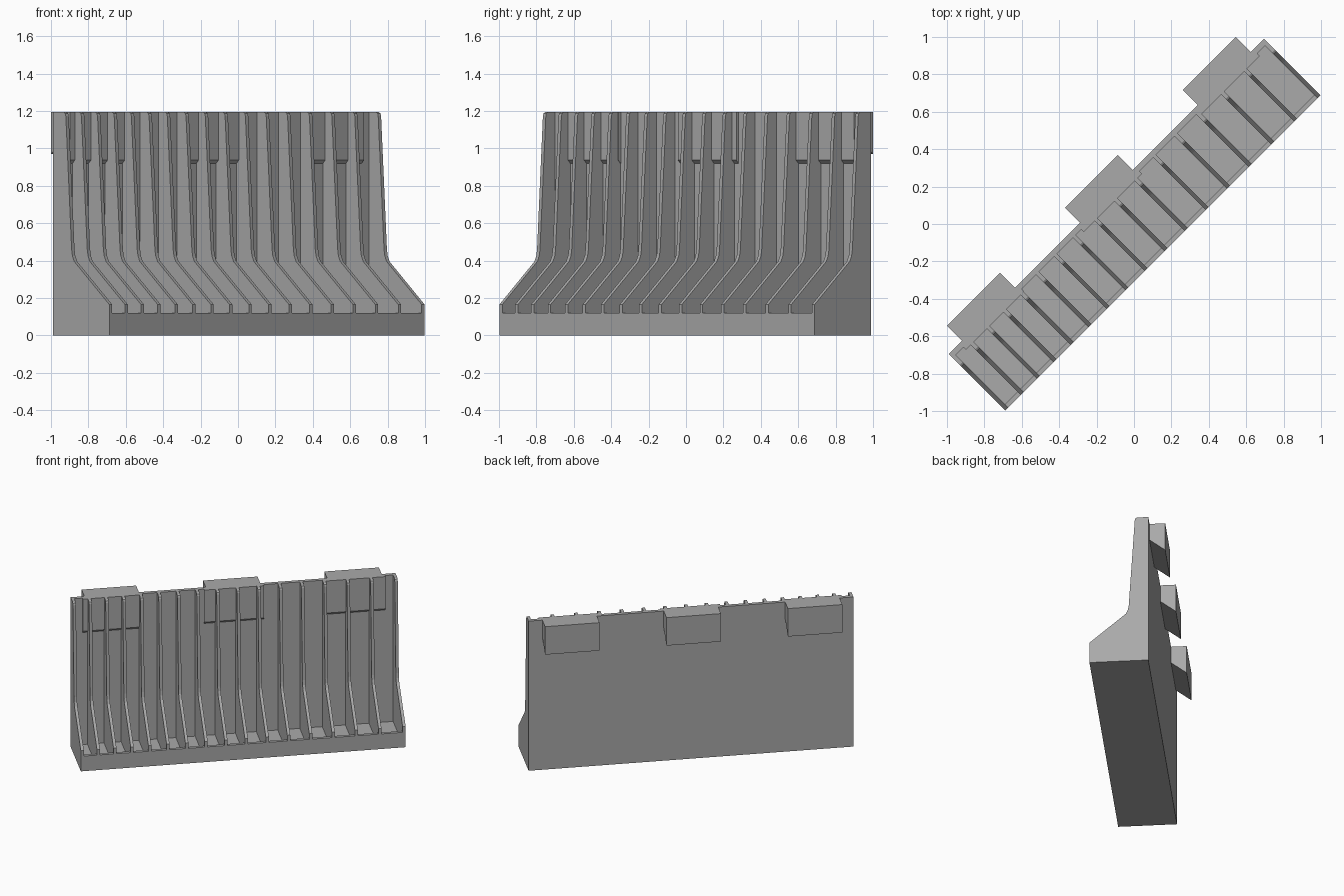
import bpy, bmesh, math
from mathutils import Matrix

if "Cube" in bpy.data.objects:
    bpy.data.objects.remove(bpy.data.objects["Cube"])

# One plain grey
grey = bpy.data.materials.new("plain_grey")
grey.diffuse_color = (0.40, 0.40, 0.40, 1)
grey.use_nodes = True
grey.node_tree.nodes["Principled BSDF"].inputs["Base Color"].default_value = grey.diffuse_color

TURN = Matrix.Rotation(math.radians(45), 4, 'Z')   # rack stands diagonally
HALF = 1.192                                       # half length of the rack
FRONT, BACK, WALL = -0.219, 0.208, 0.178           # local depths (y)
TOP, THICK = 1.193, 0.022


def extrude(name, profile, x0, x1):
    """Extrude a (y, z) side profile along the rack's length."""
    bm = bmesh.new()
    a = [bm.verts.new((x0, y, z)) for y, z in profile]
    b = [bm.verts.new((x1, y, z)) for y, z in profile]
    n = len(profile)
    bm.faces.new(a)
    bm.faces.new(b[::-1])
    for i in range(n):
        j = (i + 1) % n
        bm.faces.new((a[j], a[i], b[i], b[j]))
    bmesh.ops.recalc_face_normals(bm, faces=bm.faces)
    me = bpy.data.meshes.new(name)
    bm.to_mesh(me)
    bm.free()
    me.materials.append(grey)
    ob = bpy.data.objects.new(name, me)
    ob.matrix_world = TURN
    bpy.context.collection.objects.link(ob)
    return ob


# Back wall, floor and front lip in one L-shaped tray profile
extrude("tray", [(FRONT, 0), (BACK, 0), (BACK, TOP), (WALL, TOP), (WALL, 0.025),
                 (FRONT + 0.025, 0.025), (FRONT + 0.025, 0.12), (FRONT, 0.12)],
        -HALF, HALF)

# Dividers, with slots widening towards one end
divider = [(FRONT, 0), (BACK, 0), (BACK, TOP), (0.125, TOP), (0.115, TOP - 0.006),
           (0.110, TOP - 0.02), (0.066, 0.46), (0.060, 0.425), (0.046, 0.395),
           (FRONT, 0.165)]
COUNT, FIRST = 17, 0.118
gaps = COUNT - 1
grow = (2 * HALF - THICK - gaps * FIRST) / (gaps * (gaps - 1) / 2)
x = -HALF
for i in range(COUNT):
    extrude(f"divider_{i + 1}", divider, x, x + THICK)
    x += FIRST + grow * i

# Hanging hooks behind the wall, with thickened pads in front of them
for i, cx in enumerate((-0.891, 0, 0.891)):
    extrude(f"hook_{i + 1}", [(BACK, TOP), (0.322, TOP), (0.322, 0.97), (BACK, 1.06)],
            cx - 0.2, cx + 0.2)
    extrude(f"pad_{i + 1}", [(WALL, TOP), (WALL - 0.018, TOP), (WALL - 0.018, 0.937),
                             (WALL, 0.919)], cx - 0.22, cx + 0.22)
